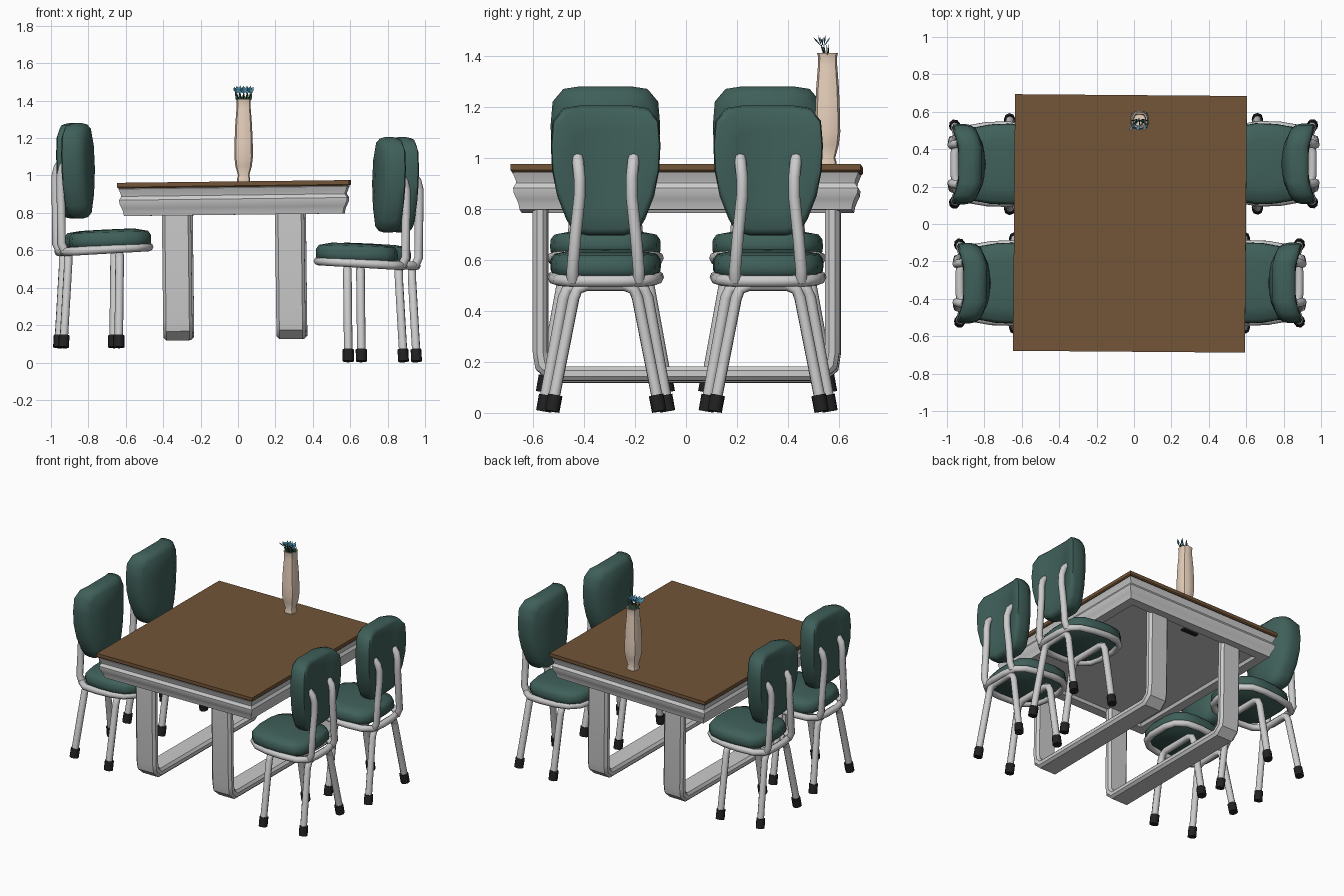
import bpy, bmesh, math
from mathutils import Matrix, Vector

if "Cube" in bpy.data.objects:
    bpy.data.objects.remove(bpy.data.objects["Cube"])


def material(name, rgb):
    m = bpy.data.materials.new(name)
    m.diffuse_color = (*rgb, 1)
    m.use_nodes = True
    m.node_tree.nodes["Principled BSDF"].inputs["Base Color"].default_value = m.diffuse_color
    return m


TEAL = material("teal fabric", (0.05, 0.115, 0.1))
WOOD = material("brown wood", (0.17, 0.09, 0.04))
RUBBER = material("dark rubber", (0.015, 0.015, 0.015))
CLAY = material("pale clay", (0.8, 0.63, 0.5))
PETAL = material("blue petal", (0.08, 0.3, 0.45))
LEAF = material("green leaf", (0.03, 0.09, 0.05))


def finish(ob, mat=None, angle=40):
    if mat:
        ob.data.materials.append(mat)
    bpy.ops.object.select_all(action='DESELECT')
    ob.select_set(True)
    bpy.context.view_layer.objects.active = ob
    if ob.type == 'CURVE':
        bpy.ops.object.convert(target='MESH')
    bpy.ops.object.shade_smooth_by_angle(angle=math.radians(angle))
    return bpy.context.view_layer.objects.active


def loft(name, rings, mat=None, angle=40):
    """Skin a stack of closed rings; both ends capped, a 1-point ring makes a pole."""
    bm = bmesh.new()
    vs = [[bm.verts.new(p) for p in r] for r in rings]
    for a, b in zip(vs, vs[1:]):
        n = max(len(a), len(b))
        for i in range(n):
            j = (i + 1) % n
            if len(a) == 1:
                bm.faces.new((a[0], b[j], b[i]))
            elif len(b) == 1:
                bm.faces.new((a[i], a[j], b[0]))
            else:
                bm.faces.new((a[i], a[j], b[j], b[i]))
    for r in (vs[0], vs[-1]):
        if len(r) > 2:
            bm.faces.new(r)
    bmesh.ops.recalc_face_normals(bm, faces=bm.faces)
    me = bpy.data.meshes.new(name)
    bm.to_mesh(me)
    bm.free()
    ob = bpy.data.objects.new(name, me)
    bpy.context.collection.objects.link(ob)
    return finish(ob, mat, angle)


def tube(name, pts, r, mat=None, cyclic=False):
    cu = bpy.data.curves.new(name, 'CURVE')
    cu.dimensions = '3D'
    cu.bevel_depth, cu.bevel_resolution, cu.use_fill_caps = r, 2, True
    s = cu.splines.new('POLY')
    s.points.add(len(pts) - 1)
    for p, q in zip(s.points, pts):
        p.co = (*q, 1)
    s.use_cyclic_u = cyclic
    ob = bpy.data.objects.new(name, cu)
    bpy.context.collection.objects.link(ob)
    return finish(ob, mat, 50)


def mirrored(half):
    return half + [(a, -b) for a, b in reversed(half)]


# ---- one chair, facing -x, later copied ----
def make_chair():
    parts = []
    # seat cushion
    plan = mirrored([(-.244, .07), (-.225, .15), (-.17, .2), (-.08, .217), (.03, .213),
                     (.13, .195), (.18, .15), (.195, .06)])

    def seat_ring(s, z):
        return [(-.025 + (x + .025) * s, y * s, z - .03 * x) for x, y in plan]
    parts.append(loft("seat_cushion", [seat_ring(*r) for r in (
        (.9, .535), (.99, .553), (1, .575), (.99, .602), (.92, .622), (.6, .634))]
        + [[(-.025, 0, .636)]], TEAL, 60))

    # backrest cushion, wrapped so its middle bulges forward
    face = [(y, z) for z, y in mirrored([(1.205, .1), (1.195, .165), (1.145, .207), (1.05, .215), (.95, .21),
                                         (.85, .19), (.76, .155), (.71, .125), (.695, .07)])]
    zc = .96

    def back_ring(s, x):
        return [(x + .05 * (y * s / .21) ** 2, y * s, zc + (z - zc) * s) for y, z in face]
    parts.append(loft("backrest_cushion", [[(.195, 0, zc)]] + [back_ring(*r) for r in (
        (.6, .196), (.9, .195), (.98, .182), (1, .155), (1, .115), (.97, .088), (.88, .07), (.5, .06))]
        + [[(.057, 0, zc)]], TEAL, 60))

    # tubular frame
    ring = [(-.005 + (x + .025) * 1.04, y * .95, .528 - .06 * x) for x, y in plan]
    parts.append(tube("seat_frame", ring, .023, cyclic=True))
    for s in (1, -1):
        parts.append(tube("back_post", [(.215, .13 * s, .515), (.236, .13 * s, .56), (.236, .118 * s, .7),
                                        (.24, .102 * s, .85), (.24, .102 * s, .92), (.228, .107 * s, .97),
                                        (.2, .11 * s, 1.0)], .023))
    # front and rear leg hoops with rubber feet
    for label, xt, xb, top, foot in (("front", -.075, -.07, .165, .243), ("rear", .2, .225, .125, .21)):
        half = [(xb, foot, .02), (xt, top, .45), (xt, top - .015, .485), (xt, top - .05, .5)]
        parts.append(tube(label + "_legs", half + [(x, -y, z) for x, y, z in reversed(half)], .023))
        for s in (1, -1):
            a, b = Vector((xb, foot * s, .006)), Vector((xt, top * s, .45))
            parts.append(tube(label + "_foot", [a, a + (b - a).normalized() * .065], .03, RUBBER))
    return parts


chair = make_chair()
places = [(.66, -.315, 0, 0), (.73, .322, 0, 0), (-.708, -.316, .075, math.pi), (-.735, .32, .075, math.pi)]
for i, (x, y, z, turn) in enumerate(places):
    M = Matrix.Translation((x, y, z)) @ Matrix.Rotation(turn, 4, 'Z')
    for p in chair:
        ob = p if i == 0 else p.copy()
        if i:
            bpy.context.collection.objects.link(ob)
        ob.matrix_world = M


# ---- table ----
def rect(inset, z, hx=.62, hy=.686):
    a, b = hx - inset, hy - inset
    return [(-a, -b, z), (a, -b, z), (a, b, z), (-a, b, z)]


table = [loft("table_top", [rect(.006, .938), rect(0, .945), rect(0, .968)], WOOD, 30)]
# moulded apron with a recessed underside
table.append(loft("table_apron", [rect(*r) for r in (
    (.02, .942), (.008, .935), (.02, .905), (.022, .895), (.01, .875), (.012, .855), (.024, .83),
    (.03, .815), (.035, .79), (.1, .79), (.11, .81))], None, 25))

# U-shaped leg frames: wide flat bars with rounded long edges
path_half = [(.573, .82), (.573, .235), (.565, .185), (.525, .15)]
path = path_half + [(-y, z) for y, z in reversed(path_half)]
section = [(-.078, -.012), (-.062, -.028), (.062, -.028), (.078, -.012),
           (.078, .012), (.062, .028), (-.062, .028), (-.078, .012)]
for cx in (-.305, .3):
    rings = []
    for i, (y, z) in enumerate(path):
        P = Vector((y, z))
        d1 = (P - Vector(path[max(i - 1, 0)])).normalized()
        d2 = (Vector(path[min(i + 1, len(path) - 1)]) - P).normalized()
        t = (d1 + d2).normalized()
        n = Vector((-t.y, t.x))
        k = 1 / max(.6, n.dot(Vector((-d2.y, d2.x)))) if d2.length else 1
        rings.append([(cx + u, y + n.x * v * k, z + n.y * v * k) for u, v in section])
    table.append(loft("table_leg_frame", rings, None, 35))
# small slot plate on the underside
table.append(loft("underside_slot", [[(x, y + .54, z) for x, y, z in rect(0, z, .06, .015)]
                                     for z in (.8, .815)], RUBBER))
for ob in table:
    ob.location = (-.01, .003, 0)
    ob.rotation_euler = (0, -.012, -.008)


# ---- vase: soft square section, hollow mouth ----
VX, VY = .03, .555


def vase_ring(r, z):
    out = []
    for k in range(12):
        a = 2 * math.pi * (k + .5) / 12
        c, s = math.cos(a), math.sin(a)
        q = (abs(c) ** 3.5 + abs(s) ** 3.5) ** (-1 / 3.5)
        out.append((VX + r * q * c, VY + r * q * s, z))
    return out


loft("vase", [vase_ring(*r) for r in (
    (.034, .966), (.035, .985), (.03, 1.0), (.044, 1.05), (.05, 1.1), (.049, 1.17), (.045, 1.27), (.038, 1.36),
    (.037, 1.395), (.041, 1.41), (.034, 1.41), (.03, 1.37))], CLAY, 45)


# ---- flowers: thin stems, leaves and petals ----
def blade(name, base, tip, width, mat):
    a, b = Vector(base), Vector(tip)
    side = (b - a).cross(Vector((0, 1, .2))).normalized() * width
    up = side.cross(b - a).normalized() * .003
    m = a.lerp(b, .6)
    loft(name, [[a], [m + side, m + up, m - side, m - up], [b]], mat)


for k in range(5):
    dx = (k - 2) * .018
    y = VY - .015 + .008 * (k % 2)
    head = (VX + dx, y - .008, 1.435)
    blade("leaf", (VX + dx * .4, VY, 1.36), (VX + dx * 1.3, y + .012, 1.447), .01, LEAF)
    for j in (-1, 0, 1):
        blade("petal", head, (head[0] + .016 * j, y - .022 + .02 * (j + k % 2), 1.48 - .006 * abs(j)), .009, PETAL)
    tube("flower_stem", [(VX + dx * .3, VY, 1.36), head], .003, LEAF)
